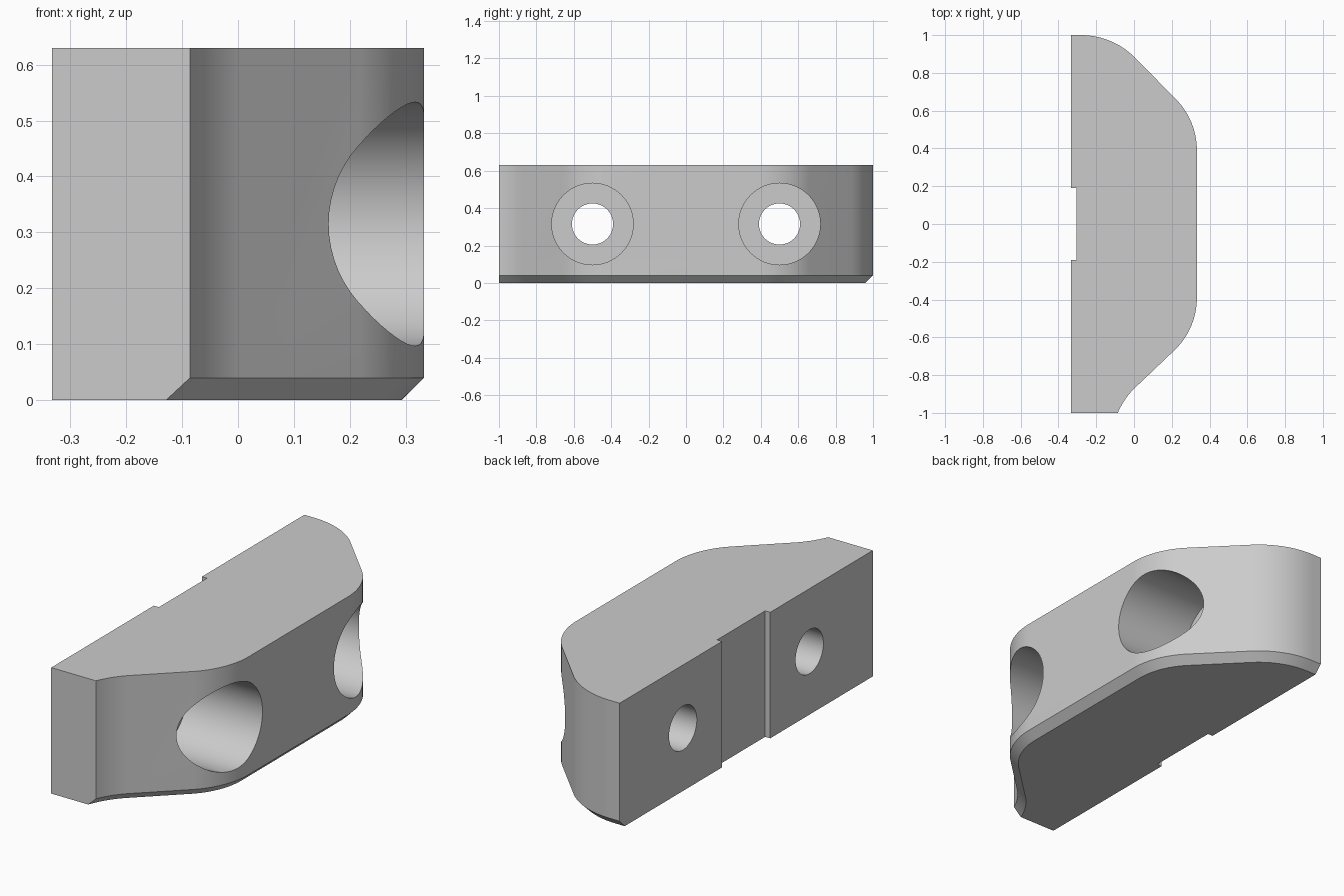
import bpy, bmesh
from math import sin, cos, radians, sqrt, asin, degrees, pi

default = bpy.data.objects.get("Cube")
if default:
    bpy.data.objects.remove(default, do_unlink=True)

HALF_WIDTH, HEIGHT, CHAMFER = 0.333, 0.63, 0.04
HOLE_Y, HOLE_Z = 0.5, 0.315

grey = bpy.data.materials.new("plain grey")
grey.use_nodes = True
colour = (0.6, 0.6, 0.6, 1)
grey.diffuse_color = colour
grey.node_tree.nodes["Principled BSDF"].inputs["Base Color"].default_value = colour


def arc(cx, cy, r, start, end, steps=16):
    angles = [radians(start + (end - start) * i / steps) for i in range(steps + 1)]
    return [(cx + r * cos(a), cy + r * sin(a)) for a in angles]


def outline(inset):
    """Plan profile, with the shaped edge drawn in by the inset."""
    flare_r, flare_y = 0.4 + inset, -1.155
    flare_start = 180 - degrees(asin((-1 - flare_y) / flare_r))
    big, tip = 0.386 - inset, 0.4 - inset
    pts = [(-HALF_WIDTH, -1)]
    pts += arc(0.283, flare_y, flare_r, flare_start, 135)      # concave flare
    pts += arc(HALF_WIDTH - 0.386, -0.39, big, -45, 0)         # front shoulder
    pts += arc(HALF_WIDTH - 0.386, 0.39, big, 0, 45)           # rear shoulder
    pts += arc(-0.28, 0.6, tip, 45, 90)                        # rounded tip
    pts += [(-HALF_WIDTH, 1 - inset)]
    # shallow slot in the flat side
    pts += [(-HALF_WIDTH, 0.19), (-0.305, 0.19), (-0.305, -0.19), (-HALF_WIDTH, -0.19)]
    return pts


# Block: stacked outlines, chamfered at the bottom
bm = bmesh.new()
rings = [[bm.verts.new((x, y, z)) for x, y in outline(inset)]
         for z, inset in ((0, CHAMFER), (CHAMFER, 0), (HEIGHT, 0))]
bm.faces.new(rings[0][::-1])
bm.faces.new(rings[-1])
for low, high in zip(rings, rings[1:]):
    for i in range(len(low)):
        j = (i + 1) % len(low)
        bm.faces.new((low[i], low[j], high[j], high[i]))
bmesh.ops.recalc_face_normals(bm, faces=bm.faces)
mesh = bpy.data.meshes.new("mounting_block")
bm.to_mesh(mesh)
bm.free()
block = bpy.data.objects.new("mounting_block", mesh)
bpy.context.collection.objects.link(block)
mesh.materials.append(grey)


def drill(y, radius, x0, x1):
    """Cut a round hole along x."""
    bpy.ops.mesh.primitive_cylinder_add(
        vertices=64, radius=radius, depth=x1 - x0,
        location=((x0 + x1) / 2, y, HOLE_Z), rotation=(0, pi / 2, 0))
    cutter = bpy.context.object
    cutter.name = "hole_cutter"
    cutter.hide_render = True
    cutter.data.materials.append(grey)
    mod = block.modifiers.new("hole", 'BOOLEAN')
    mod.operation, mod.solver, mod.object = 'DIFFERENCE', 'EXACT', cutter
    bpy.ops.object.select_all(action='DESELECT')
    block.select_set(True)
    bpy.context.view_layer.objects.active = block
    bpy.ops.object.modifier_apply(modifier=mod.name)
    bpy.data.objects.remove(cutter, do_unlink=True)


# Counterbored bolt holes
for side in (-1, 1):
    drill(side * HOLE_Y, 0.218, -0.08, 0.6)
    drill(side * HOLE_Y, 0.11, -0.6, 0.5)

bpy.ops.object.shade_smooth_by_angle(angle=radians(25))
